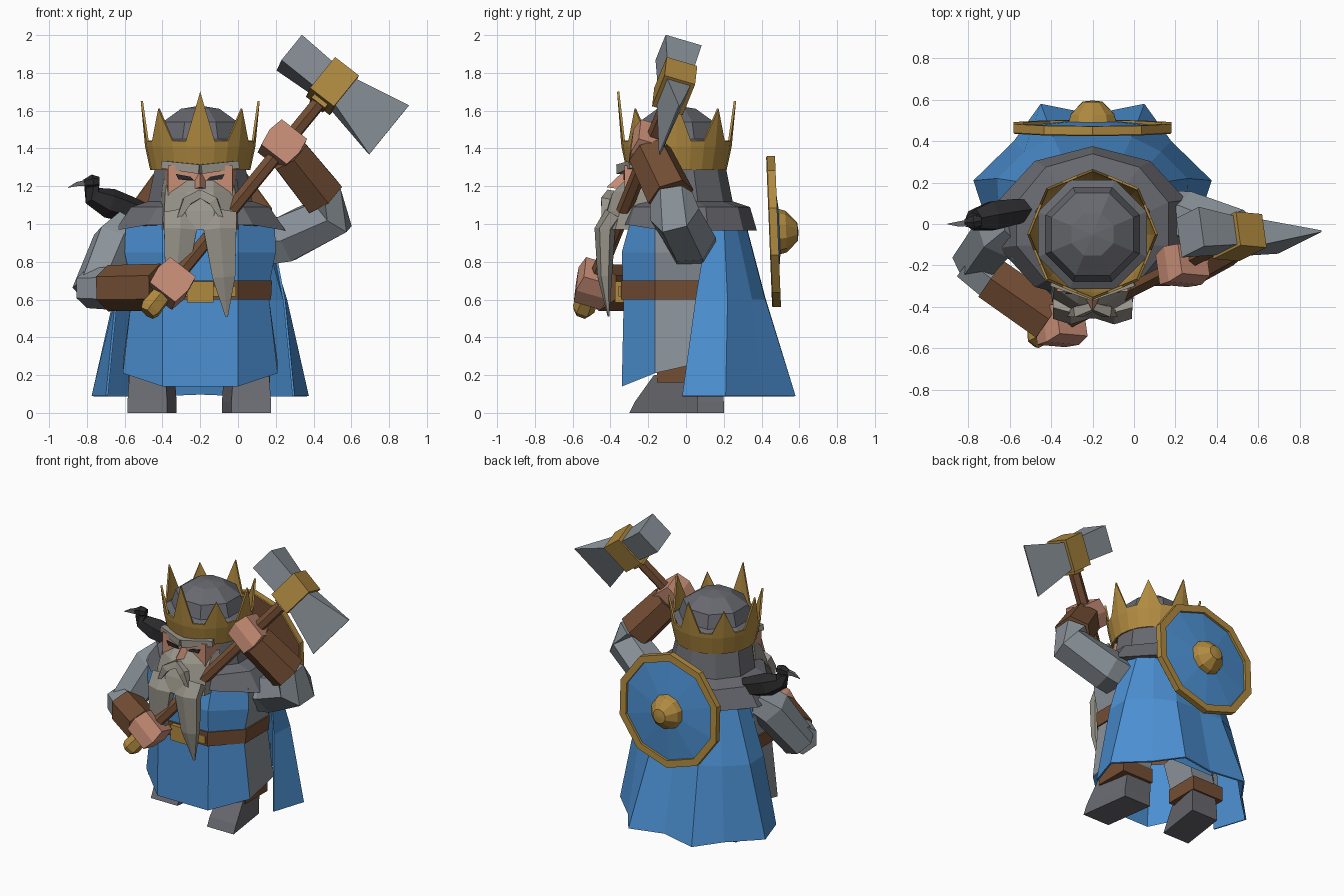
import bpy, bmesh, math
from mathutils import Vector as V

if "Cube" in bpy.data.objects:
    bpy.data.objects.remove(bpy.data.objects["Cube"])

CX = -0.2  # body centre line


def mat(name, r, g, b):
    m = bpy.data.materials.new(name)
    lin = [(c / 255 / 12.92 if c < 11 else ((c / 255 + 0.055) / 1.055) ** 2.4) for c in (r, g, b)]
    m.diffuse_color = (*lin, 1)
    m.use_nodes = True
    m.node_tree.nodes["Principled BSDF"].inputs["Base Color"].default_value = m.diffuse_color
    return m


BLUE = mat("blue_cloth", 76, 144, 210)
GOLD = mat("gold", 176, 138, 64)
BROWN = mat("brown_leather", 116, 78, 52)
SKIN = mat("skin", 200, 142, 118)
MAIL = mat("light_steel", 138, 146, 153)
IRON = mat("dark_iron", 104, 105, 111)
HAIR = mat("grey_hair", 152, 148, 138)
BLACK = mat("black", 42, 42, 44)


def make(name, verts, faces, mats, idx=None, solid=0):
    me = bpy.data.meshes.new(name)
    me.from_pydata([tuple(v) for v in verts], [], faces)
    for m in (mats if isinstance(mats, list) else [mats]):
        me.materials.append(m)
    if idx:
        me.polygons.foreach_set("material_index", idx)
    bm = bmesh.new()
    bm.from_mesh(me)
    bmesh.ops.recalc_face_normals(bm, faces=bm.faces)
    bm.to_mesh(me)
    bm.free()
    ob = bpy.data.objects.new(name, me)
    bpy.context.collection.objects.link(ob)
    if solid:
        mod = ob.modifiers.new("thickness", "SOLIDIFY")
        mod.thickness = solid
    return ob


def loft(name, rings, mats, rule=None, closed=True, caps=True, solid=0):
    """Skin equal-length rings; rule(band, column) picks the material slot."""
    n = len(rings[0])
    faces, idx = [], []
    for b in range(len(rings) - 1):
        for c in range(n if closed else n - 1):
            d = (c + 1) % n
            faces.append((b * n + c, b * n + d, (b + 1) * n + d, (b + 1) * n + c))
            idx.append(rule(b, c) if rule else 0)
    if caps:
        faces += [tuple(range(n)), tuple((len(rings) - 1) * n + i for i in range(n))]
        idx += [idx[0], idx[-1]]
    return make(name, [p for r in rings for p in r], faces, mats, idx, solid)


def circle(cx, cy, z, r, n, ys=1, off=0):
    return [V((cx + r * math.sin(off + k * math.tau / n), cy - ys * r * math.cos(off + k * math.tau / n), z))
            for k in range(n)]


def tube(name, path, m, sides=6, up=(0, 0, 1), flat=1):
    """Faceted limb through (point, radius) pairs."""
    pts = [V(p) for p, _ in path]
    rings = []
    for i, (p, r) in enumerate(path):
        t = (pts[min(i + 1, len(pts) - 1)] - pts[max(i - 1, 0)]).normalized()
        u = t.cross(V(up)).normalized()
        v = u.cross(t)
        rings.append([pts[i] + r * (u * math.cos(a) + flat * v * math.sin(a))
                      for a in [(k + 0.5) * math.tau / sides for k in range(sides)]])
    return loft(name, rings, m)


def wedge(name, c, axes, ends, m):
    """Box along axes[0]; ends are (distance, half width on axes[1], half width on axes[2])."""
    a, b, n = axes
    rings = [[c + a * d + b * w * s + n * h * q for s, q in ((-1, -1), (1, -1), (1, 1), (-1, 1))]
             for d, w, h in ends]
    return loft(name, rings, m)


X, Y, Z = V((1, 0, 0)), V((0, 1, 0)), V((0, 0, 1))


def both(half):
    """Mirror a half outline (front to back) around the centre line."""
    return [V((CX + x, y, z)) for x, y, z in half] + [V((CX - x, y, z)) for x, y, z in reversed(half)]


# tunic: blue front and back, mail sides, belt band, open hem
def tunic_ring(zs, w, f):
    return both([(0.2, -f, zs[0]), (w, -0.165, zs[1]), (w, 0.1, zs[2]), (0.24, 0.26, zs[2])])


tunic = [tunic_ring(z, w, f) for z, w, f in (
    ((0.14, 0.21, 0.27), 0.41, 0.34), ((0.6,) * 3, 0.365, 0.33), ((0.6,) * 3, 0.375, 0.345),
    ((0.7,) * 3, 0.38, 0.345), ((0.7,) * 3, 0.37, 0.335), ((0.85,) * 3, 0.4, 0.34),
    ((0.995,) * 3, 0.395, 0.3), ((1.05,) * 3, 0.27, 0.2))]
loft("tunic", tunic, [BLUE, MAIL, BROWN], lambda b, c: 2 if b in (1, 2, 3) else (1 if c in (1, 5) else 0),
     caps=False)
# belt buckle
wedge("buckle", V((CX, -0.36, 0.64)), (Y, X, Z), ((-0.015, 0.07, 0.055), (0.03, 0.07, 0.055)), GOLD)
wedge("belt_plate", V((CX + 0.01, -0.352, 0.645)), (Y, X, Z), ((-0.005, 0.18, 0.028), (0.02, 0.18, 0.028)), GOLD)

# legs in mid stride, with cuffs and splayed boots
for side, s, x, toe, heel, shin in (("left", 1, 0.045, -0.3, 0.06, -0.03), ("right", -1, -0.455, -0.15, 0.2, 0.08)):
    loft(side + "_boot", [[V((x + sx * w - s * q * 0.025, y, z))
                           for sx, q, y in ((-1, -1, y0), (1, -1, y0), (1, 1, y1), (-1, 1, y1))]
                          for z, w, y0, y1 in ((0, 0.105, toe, heel), (0.06, 0.105, toe + 0.03, heel),
                                               (0.2, 0.095, shin - 0.14, shin + 0.11))], IRON)
    tube(side + "_cuff", [((x, shin, 0.16), 0.175), ((x, shin, 0.26), 0.175)], BROWN, 4, up=Y)
    tube(side + "_leg", [((x, shin, 0.2), 0.15), ((x, 0.02, 0.5), 0.17)], MAIL, 4, up=Y)

# cape
cape = []
for z, half in ((0.09, [(0.5, -0.02), (0.575, 0.21), (0.38, 0.4), (0.25, 0.58)]),
                (0.6, [(0.45, 0.05), (0.46, 0.22), (0.33, 0.35), (0.19, 0.42)]),
                (1.02, [(0.37, 0.12), (0.33, 0.2), (0.25, 0.26), (0.14, 0.31)])):
    back = [V((CX, half[-1][1] - (0.05 if z < 0.5 else 0), z + 0.01))]
    p = [V((CX + x, y, z)) for x, y in half]
    q = [V((CX - x, y, z)) for x, y in reversed(half)]
    cape.append(p + back + q)
loft("cape", cape, BLUE, closed=False, caps=False, solid=0.012)

# mail hood and mantle, hem raised in front
hem = circle(CX, 0, 0.965, 0.475, 10, 0.79)
for v in hem:
    v.z += 0.03 if v.y < -0.2 else 0
loft("mantle", [hem, circle(CX, 0, 1.09, 0.385, 10, 0.88),
                circle(CX, -0.02, 1.12, 0.29, 10, 0.92), circle(CX, -0.04, 1.33, 0.245, 10)], IRON)
# helmet dome
loft("helmet", [circle(CX, -0.05, z, r, 8, 1, math.pi / 8) for z, r in
                ((1.3, 0.25), (1.43, 0.285), (1.45, 0.245), (1.54, 0.215), (1.61, 0.11), (1.625, 0.01))], IRON)
# crown with eight points
zig = []
for k in range(24):
    tip = k % 3 == 0
    z = (1.7 if k == 0 else 1.65 if k % 6 == 0 else 1.61) if tip else 1.44
    zig.append(circle(CX, -0.05, z, 0.315 if tip else 0.295, 24)[k])
loft("crown", [circle(CX, -0.05, 1.285, 0.265, 24), circle(CX, -0.05, 1.41, 0.292, 24), zig], GOLD,
     caps=False, solid=0.012)

# face
wedge("face", V((CX, -0.2, 1.2)), (Y, X, Z), ((-0.125, 0.17, 0.11), (0.1, 0.2, 0.11)), SKIN)
make("nose", [(CX, -0.33, 1.28), (CX - 0.055, -0.32, 1.18), (CX + 0.055, -0.32, 1.18), (CX, -0.42, 1.195)],
     [(0, 1, 3), (0, 3, 2), (1, 2, 3), (0, 2, 1)], SKIN)
for s, side in ((1, "left"), (-1, "right")):
    P = lambda x, y, z: (CX + s * x, y, z)
    make(side + "_eye", [P(0.035, -0.33, 1.232), P(0.115, -0.33, 1.235), P(0.13, -0.33, 1.265),
                         P(0.05, -0.33, 1.25)], [(0, 1, 2, 3)], BLACK, solid=0.008)
    tube(side + "_brow", [(P(0, -0.345, 1.29), 0.035), (P(0.2, -0.28, 1.315), 0.028)], HAIR, 4)
    # moustache half and long beard braid
    tube(side + "_moustache", [(P(0.0, -0.395, 1.16), 0.03), (P(0.07, -0.425, 1.12), 0.035),
                               (P(0.125, -0.44, 1.01), 0.008)], HAIR, 4, up=Y)
    end = ((0.125, -0.43, 0.72), 0.07), ((0.14, -0.41, 0.51 if s > 0 else 0.58), 0.008)
    tube(side + "_braid", [(P(0.105, -0.38, 1.05), 0.1), (P(0.105, -0.43, 0.97), 0.1)] +
         [(P(*p), r) for p, r in end], HAIR, 6, up=Y, flat=0.55)
# beard body
loft("beard", [both([(0.07, -f, z), (w, -f + 0.08, z), (w + 0.02, -0.2, z)]) for z, w, f in
               ((1.235, 0.175, 0.32), (1.17, 0.185, 0.385), (1.07, 0.19, 0.43), (0.97, 0.195, 0.455))], HAIR)

# lowered arm
tube("right_sleeve", [((-0.56, 0.0, 0.97), 0.12), ((-0.645, -0.04, 0.9), 0.135),
                      ((-0.77, -0.19, 0.63), 0.115)], MAIL)
tube("right_cuff_sleeve", [((-0.8, -0.18, 0.66), 0.105), ((-0.66, -0.285, 0.66), 0.115)], MAIL)
tube("right_bracer", [((-0.69, -0.265, 0.66), 0.122), ((-0.41, -0.46, 0.665), 0.125)], BROWN)
# raised arm
tube("left_sleeve", [((0.1, 0.02, 0.9), 0.14), ((0.25, 0.02, 0.92), 0.14), ((0.5, -0.06, 1.05), 0.135),
                     ((0.45, -0.08, 1.15), 0.115)], MAIL, up=Y)
tube("left_bracer", [((0.45, -0.08, 1.145), 0.128), ((0.27, -0.19, 1.37), 0.118)], BROWN, up=Y)

# axe: shaft axis D, blade axis H
D = V((0.94, 0.47, 1.16)).normalized()
H = V((0.78, -0.07, -0.604)).normalized()
N = D.cross(H)
head = V((0.5, -0.06, 1.73))
butt = V((-0.44, -0.53, 0.58))
tube("axe_shaft", [(butt, 0.04), (head, 0.04)], BROWN)
tube("axe_pommel", [(butt - D * 0.07, 0.045), (butt - D * 0.04, 0.06), (butt + D * 0.06, 0.055)], GOLD)
wedge("axe_socket", head, (H, D, N), ((-0.08, 0.11, 0.085), (0.08, 0.11, 0.085)), GOLD)
wedge("axe_collar", head - D * 0.12, (D, H, N), ((-0.015, 0.045, 0.045), (0.03, 0.045, 0.045)), GOLD)
wedge("axe_hammer", head, (H, D, N), ((-0.29, 0.09, 0.1), (-0.05, 0.085, 0.07)), MAIL)
wedge("axe_blade", head, (H, D, N), ((0.05, 0.085, 0.07), (0.38, 0.175, 0.004)), MAIL)
# hands gripping the shaft
for name, c in (("right_hand", V((-0.355, -0.49, 0.685))), ("left_hand", V((0.235, -0.2, 1.415)))):
    wedge(name, c, (D, H, N), ((-0.09, 0.085, 0.075), (0.0, 0.1, 0.09), (0.09, 0.085, 0.075)), SKIN)

# round shield on the back: plank back, gold rim, blue field, gold boss
prof = [(0.01, 0.44, 0), (0.395, 0.44, 1), (0.4, 0.445, 1), (0.4, 0.487, 1), (0.35, 0.487, 1), (0.35, 0.47, 2),
        (0.12, 0.495, 1), (0.11, 0.53, 1), (0.05, 0.59, 1), (0.01, 0.595, 1)]
loft("shield", [[V((CX + r * math.sin(a), y - 0.04 * r * math.cos(a), 0.96 + r * math.cos(a)))
                 for a in [k * math.tau / 10 for k in range(10)]] for r, y, _ in prof],
     [BROWN, GOLD, BLUE], lambda b, c: prof[b][2])

# raven on the shoulder
tube("raven_body", [((-0.49, 0.07, 1.06), 0.05), ((-0.57, 0.06, 1.075), 0.07), ((-0.68, 0.04, 1.11), 0.08),
                    ((-0.77, 0.02, 1.15), 0.055), ((-0.775, 0.015, 1.2), 0.04)], BLACK)
tube("raven_head", [((-0.735, 0.015, 1.225), 0.025), ((-0.77, 0.01, 1.225), 0.037),
                    ((-0.815, 0.005, 1.215), 0.02)], BLACK)
tube("raven_beak", [((-0.805, 0.005, 1.217), 0.022), ((-0.85, 0.0, 1.212), 0.016),
                    ((-0.9, 0.0, 1.193), 0.002)], IRON, 4)
for y in (0.03, 0.08):
    tube("raven_leg", [((-0.6, y, 1.08), 0.012), ((-0.59, y, 1.0), 0.012)], BLACK, 4, up=Y)
